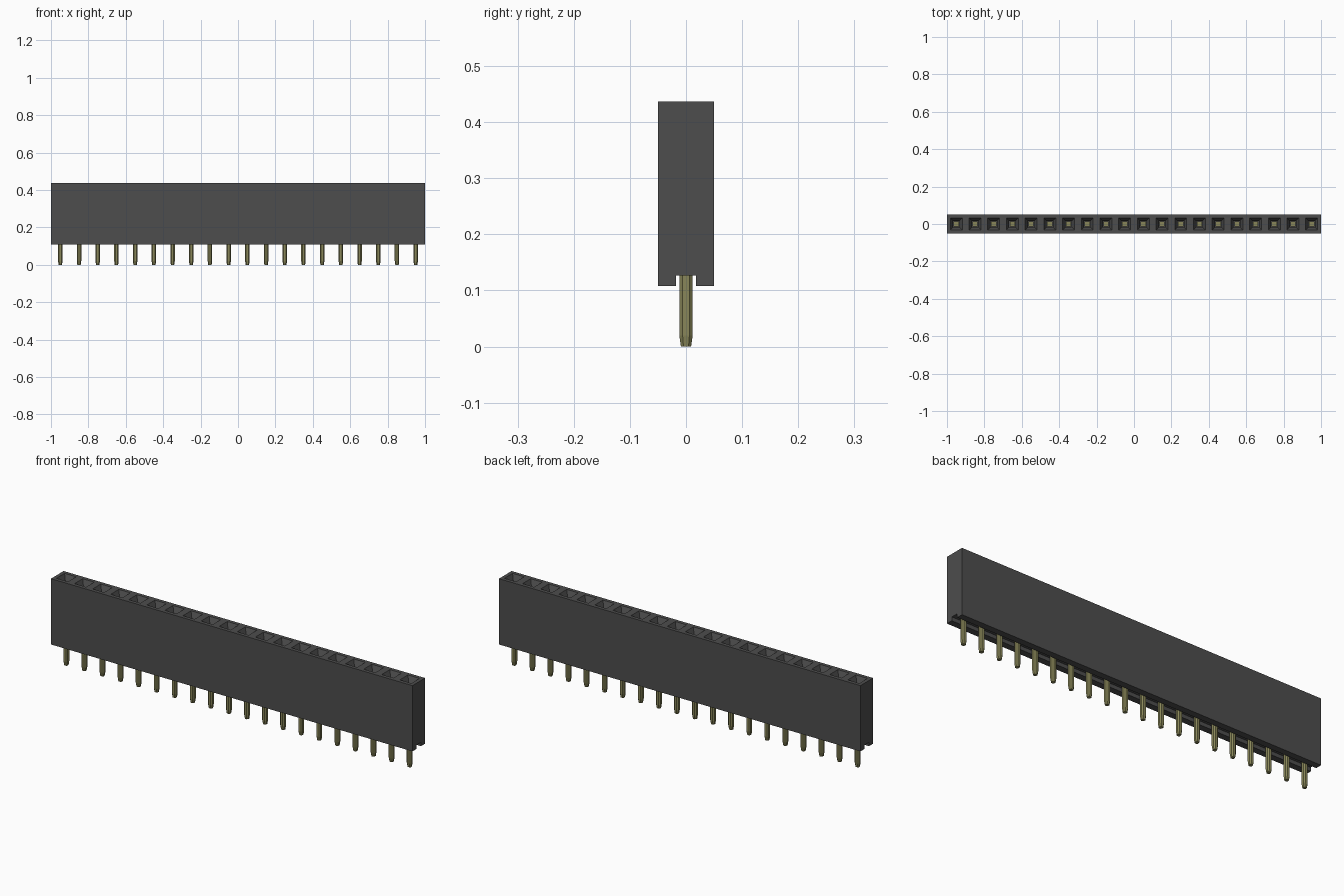
import bpy
import bmesh

cube = bpy.data.objects.get("Cube")
if cube:
    bpy.data.objects.remove(cube, do_unlink=True)

COUNT, PITCH = 20, 0.1
HALF = PITCH / 2
TOP, BASE, CHANNEL_TOP, CHANNEL_HALF = 0.437, 0.108, 0.127, 0.018


def material(name, color):
    mat = bpy.data.materials.new(name)
    mat.use_nodes = True
    mat.diffuse_color = (*color, 1)
    mat.node_tree.nodes["Principled BSDF"].inputs["Base Color"].default_value = (*color, 1)
    return mat


def finish(name, bm, mat):
    bmesh.ops.remove_doubles(bm, verts=bm.verts, dist=0.0001)
    bmesh.ops.recalc_face_normals(bm, faces=bm.faces)
    mesh = bpy.data.meshes.new(name)
    bm.to_mesh(mesh)
    bm.free()
    mesh.materials.append(mat)
    obj = bpy.data.objects.new(name, mesh)
    bpy.context.collection.objects.link(obj)
    return obj


def loft(bm, rings, cap_start=False, cap_end=False):
    """Join successive closed rings of points with quads."""
    loops = [[bm.verts.new(p) for p in ring] for ring in rings]
    for a, b in zip(loops, loops[1:]):
        for i in range(len(a)):
            j = (i + 1) % len(a)
            bm.faces.new((a[i], a[j], b[j], b[i]))
    if cap_start:
        bm.faces.new(loops[0])
    if cap_end:
        bm.faces.new(loops[-1])


def square(x, r, z):
    return [(x + sx * r, sy * r, z) for sx, sy in ((-1, -1), (1, -1), (1, 1), (-1, 1))]


def octagon(x, r, z):
    c = r * 0.5
    corners = ((-c, -r), (c, -r), (r, -c), (r, c), (c, r), (-c, r), (-r, c), (-r, -c))
    return [(x + px, py, z) for px, py in corners]


black = material("black plastic", (0.075, 0.075, 0.075))
brass = material("brass", (0.25, 0.24, 0.1))
centres = [(i - (COUNT - 1) / 2) * PITCH for i in range(COUNT)]

# Housing: channelled bar with a tapered square socket in every cell
bm = bmesh.new()
profile = [(-HALF, TOP), (-HALF, BASE), (-CHANNEL_HALF, BASE), (-CHANNEL_HALF, CHANNEL_TOP),
           (CHANNEL_HALF, CHANNEL_TOP), (CHANNEL_HALF, BASE), (HALF, BASE), (HALF, TOP)]
for x in centres:
    strips = [[bm.verts.new((x + s * HALF, y, z)) for y, z in profile] for s in (-1, 1)]
    for i in range(len(profile) - 1):
        bm.faces.new((strips[0][i], strips[0][i + 1], strips[1][i + 1], strips[1][i]))
    loft(bm, [square(x, HALF, TOP), square(x, 0.032, TOP),
              square(x, 0.017, TOP - 0.03), square(x, 0.017, TOP - 0.2)], cap_end=True)
for x in (-1, 1):
    bm.faces.new([bm.verts.new((x, y, z)) for y, z in profile])
finish("housing", bm, black)

# Pins: chamfered square legs with tapered tips, and contacts inside the sockets
for n, x in enumerate(centres, 1):
    bm = bmesh.new()
    loft(bm, [octagon(x, 0.009, 0), octagon(x, 0.012, 0.02), octagon(x, 0.012, 0.14)], True, True)
    finish(f"pin_{n}", bm, brass)
    bm = bmesh.new()
    loft(bm, [square(x, 0.014, TOP - 0.21), square(x, 0.014, TOP - 0.06)], True, True)
    finish(f"socket_contact_{n}", bm, brass)
